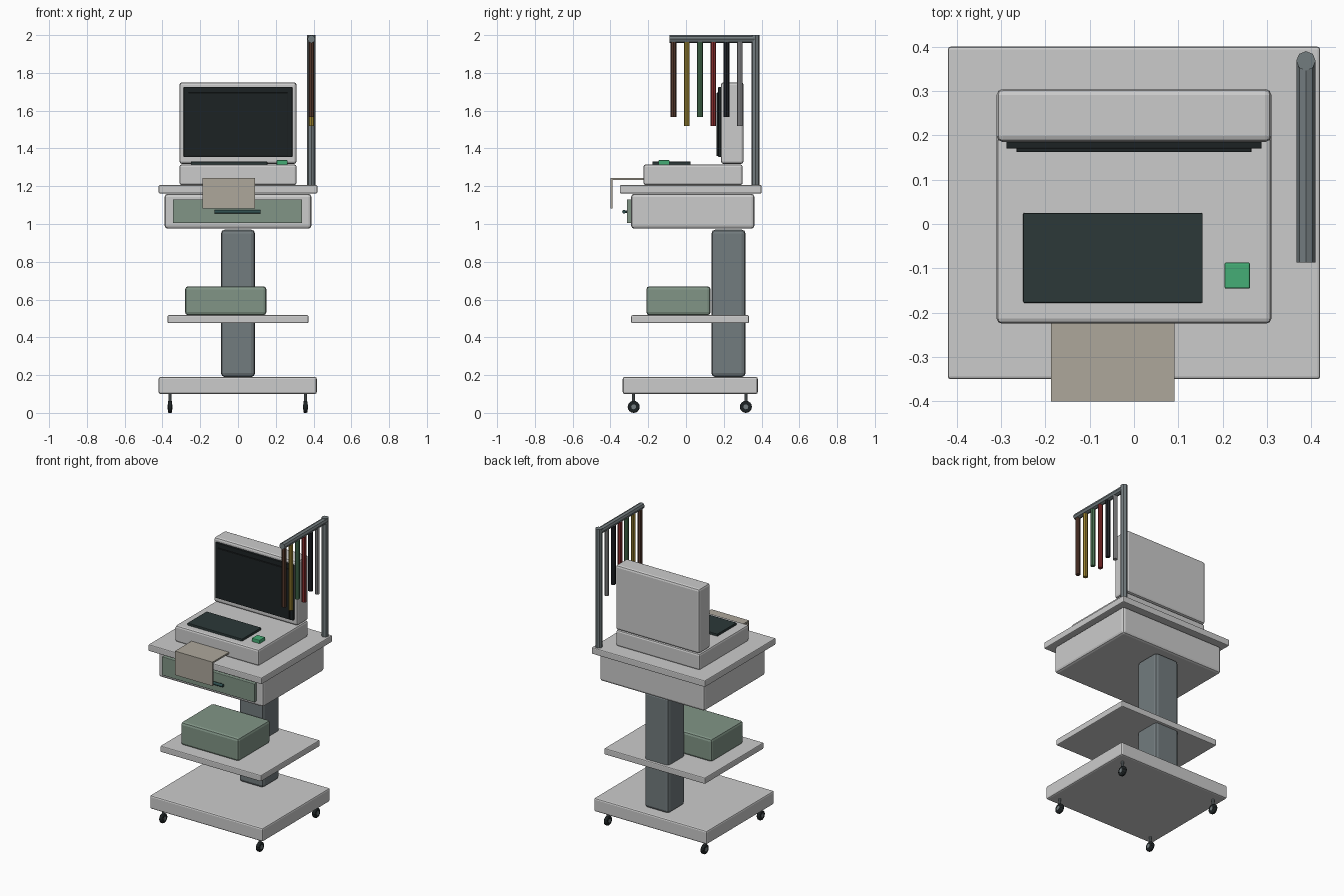
import bpy, math
from mathutils import Vector

if "Cube" in bpy.data.objects:
    bpy.data.objects.remove(bpy.data.objects["Cube"])


def material(name, rgb):
    m = bpy.data.materials.new(name)
    m.diffuse_color = (*rgb, 1)
    m.use_nodes = True
    m.node_tree.nodes["Principled BSDF"].inputs["Base Color"].default_value = m.diffuse_color
    return m


DARK = material("dark", (0.012, 0.016, 0.017))
PAD = material("pad", (0.025, 0.04, 0.04))
STEEL = material("steel", (0.17, 0.20, 0.21))
SAGE = material("sage", (0.22, 0.30, 0.24))
GREEN = material("green", (0.06, 0.42, 0.18))
PAPER = material("paper", (0.42, 0.39, 0.33))
HANDLE = material("handle", (0.03, 0.08, 0.08))


def finish(ob, name, mat):
    ob.name = name
    if mat:
        ob.data.materials.append(mat)
    return ob


def box(name, x, y, z, bevel=0.006, mat=None, segments=2):
    """Box from (min, max) ranges with rounded edges."""
    bpy.ops.mesh.primitive_cube_add(size=1)
    ob = bpy.context.object
    lo, hi = Vector((x[0], y[0], z[0])), Vector((x[1], y[1], z[1]))
    mid, dim = (lo + hi) / 2, hi - lo
    for v in ob.data.vertices:
        v.co = Vector(a * b for a, b in zip(v.co, dim))
    ob.location = mid
    if bevel:
        b = ob.modifiers.new("bevel", 'BEVEL')
        b.width, b.segments = bevel, segments
    return finish(ob, name, mat)


def rod(name, a, b, r, sides=8, mat=None, smooth=False):
    """Cylinder between two points."""
    a, b = Vector(a), Vector(b)
    bpy.ops.mesh.primitive_cylinder_add(vertices=sides, radius=r, depth=(b - a).length,
                                        location=(a + b) / 2)
    ob = bpy.context.object
    ob.rotation_euler = (b - a).to_track_quat('Z', 'Y').to_euler()
    if smooth:
        bpy.ops.object.shade_smooth_by_angle(angle=math.radians(40))
    return finish(ob, name, mat)


# Wheeled base, column and shelf
box("base", (-0.42, 0.417), (-0.335, 0.38), (0.10, 0.19), 0.01)
box("column", (-0.09, 0.09), (0.135, 0.315), (0.19, 0.97), 0.02, STEEL)
box("shelf", (-0.373, 0.373), (-0.29, 0.333), (0.475, 0.517))
box("storage_box", (-0.28, 0.15), (-0.21, 0.13), (0.517, 0.67), 0.016, SAGE)

# Casters: stem, tyre and hub
for x in (-0.36, 0.357):
    for y in (-0.277, 0.317):
        rod("caster_stem", (x, y, 0.05), (x, y, 0.105), 0.008, mat=STEEL)
        tyre = rod("caster_wheel", (x - 0.011, y, 0.032), (x + 0.011, y, 0.032),
                   0.032, 16, DARK, True)
        b = tyre.modifiers.new("bevel", 'BEVEL')
        b.width, b.segments = 0.006, 2
        rod("caster_hub", (x - 0.013, y, 0.032), (x + 0.013, y, 0.032), 0.013, 12, STEEL)

# Drawer unit and worktop
box("drawer_housing", (-0.388, 0.388), (-0.29, 0.362), (0.975, 1.16), 0.016)
box("drawer_front", (-0.345, 0.34), (-0.313, -0.285), (1.005, 1.13), 0.004, SAGE)
rod("drawer_handle", (-0.125, -0.328, 1.065), (0.12, -0.328, 1.065), 0.01, 12, HANDLE, True)
for x in (-0.10, 0.095):
    rod("handle_post", (x, -0.328, 1.065), (x, -0.305, 1.065), 0.006, mat=HANDLE)
box("worktop", (-0.42, 0.42), (-0.35, 0.40), (1.162, 1.206), 0.006)

# Console with upright display
box("console_body", (-0.31, 0.31), (-0.225, 0.30), (1.206, 1.315), 0.012)
box("display_case", (-0.31, 0.31), (0.185, 0.305), (1.318, 1.75), 0.014)
box("display_bezel", (-0.288, 0.288), (0.17, 0.19), (1.355, 1.725), 0.003, DARK)
box("display_screen", (-0.265, 0.265), (0.162, 0.175), (1.36, 1.695), 0.002, DARK)
box("control_pad", (-0.25, 0.155), (-0.178, 0.025), (1.312, 1.33), 0.003, PAD)
box("green_button", (0.204, 0.262), (-0.146, -0.087), (1.312, 1.338), 0.004, GREEN)

# Paper strip leaving the console and folding down
box("paper_flat", (-0.187, 0.091), (-0.398, -0.22), (1.232, 1.243), 0, PAPER)
box("paper_hanging", (-0.187, 0.091), (-0.40, -0.389), (1.083, 1.243), 0, PAPER)

# Cable rack with hanging coloured leads
X = 0.388
rod("rack_pole", (X, 0.368, 1.20), (X, 0.368, 2.0), 0.022, mat=STEEL)
rod("rack_arm", (X, -0.087, 1.979), (X, 0.368, 1.979), 0.021, mat=STEEL)
leads = [("brown", (0.09, 0.04, 0.025)), ("yellow", (0.33, 0.23, 0.03)),
         ("green", (0.07, 0.18, 0.09)), ("red", (0.24, 0.025, 0.025)),
         ("black", (0.015, 0.017, 0.022)), ("grey", (0.3, 0.3, 0.31))]
for i, (name, rgb) in enumerate(leads):
    y = -0.066 + 0.0702 * i
    rod("lead_" + name, (X, y, 1.52 if i % 2 else 1.567), (X, y, 1.968), 0.015, 8,
        material("lead_" + name, rgb))
